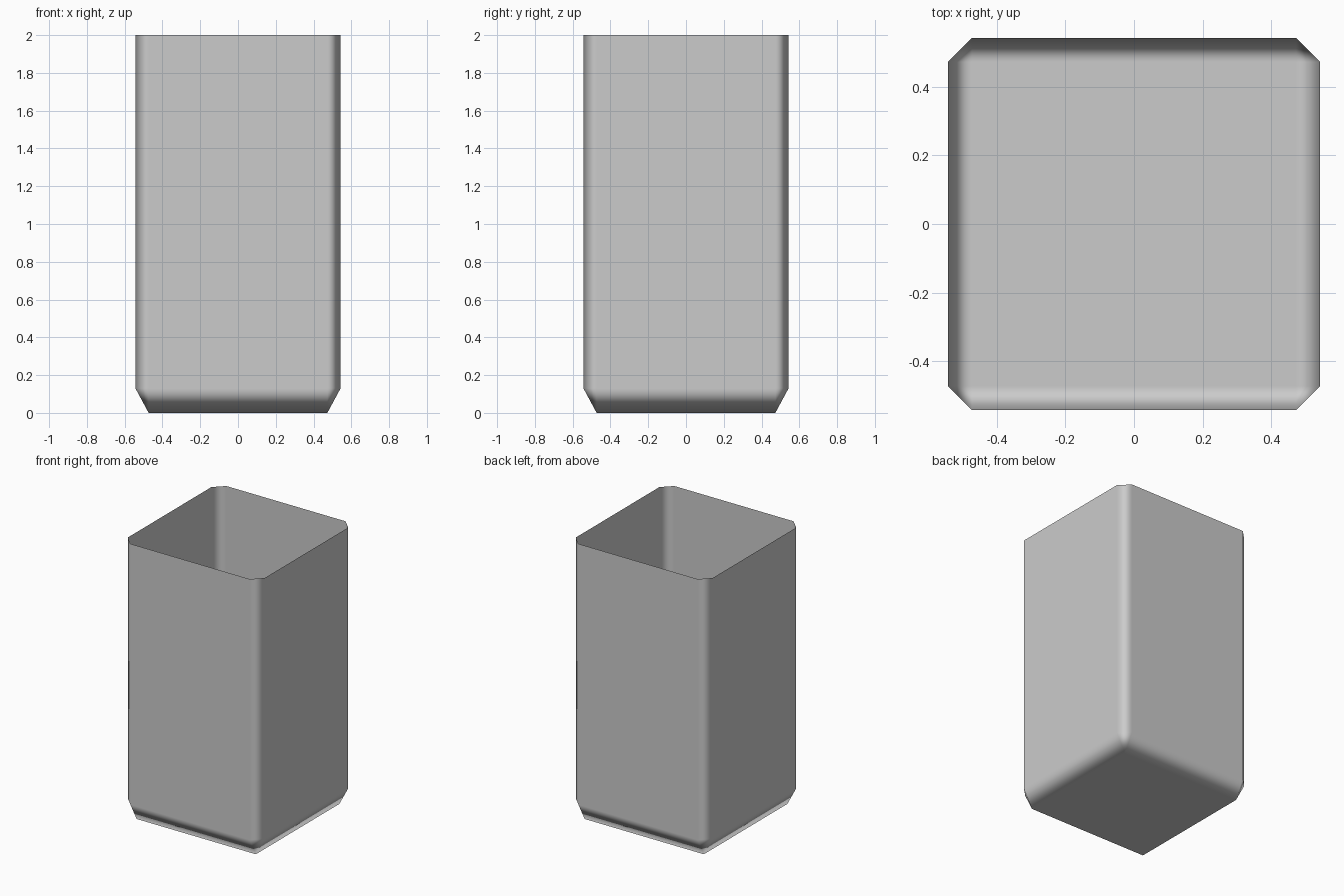
import bpy
import bmesh

if "Cube" in bpy.data.objects:
    bpy.data.objects.remove(bpy.data.objects["Cube"])

HALF, INNER = 0.543, 0.473    # outer wall position, where the corner chamfers start
BEVEL_Z, HEIGHT = 0.13, 2.0

bm = bmesh.new()


def octagon(z):
    """Square ring with chamfered corners, two points per corner."""
    pts = []
    for sx, sy in ((1, 1), (-1, 1), (-1, -1), (1, -1)):
        pair = [(sx * HALF, sy * INNER, z), (sx * INNER, sy * HALF, z)]
        pts += pair if sx * sy > 0 else pair[::-1]
    return [bm.verts.new(p) for p in pts]


# Square base, then the chamfered rings
base = [bm.verts.new((sx * INNER, sy * INNER, 0))
        for sx, sy in ((1, 1), (-1, 1), (-1, -1), (1, -1))]
low, top = octagon(BEVEL_Z), octagon(HEIGHT)
bm.faces.new(base[::-1])

# Sloped bottom bevel: a corner triangle and a side strip per corner
for i in range(4):
    a, b, c = low[2 * i], low[2 * i + 1], low[(2 * i + 2) % 8]
    bm.faces.new((base[i], a, b))
    bm.faces.new((base[i], b, c, base[(i + 1) % 4]))

# Upright walls, open at the top
for i in range(8):
    j = (i + 1) % 8
    bm.faces.new((low[i], low[j], top[j], top[i]))

bmesh.ops.recalc_face_normals(bm, faces=bm.faces)
if min(bm.faces, key=lambda f: f.calc_center_median().z).normal.z > 0:
    bmesh.ops.reverse_faces(bm, faces=bm.faces)
for f in bm.faces:
    f.smooth = True

mesh = bpy.data.meshes.new("open_container")
bm.to_mesh(mesh)
bm.free()
container = bpy.data.objects.new("open_container", mesh)
bpy.context.collection.objects.link(container)

# Keep the large faces flat and the bevels softly shaded
weighted = container.modifiers.new("weighted_normals", 'WEIGHTED_NORMAL')
weighted.weight = 100
